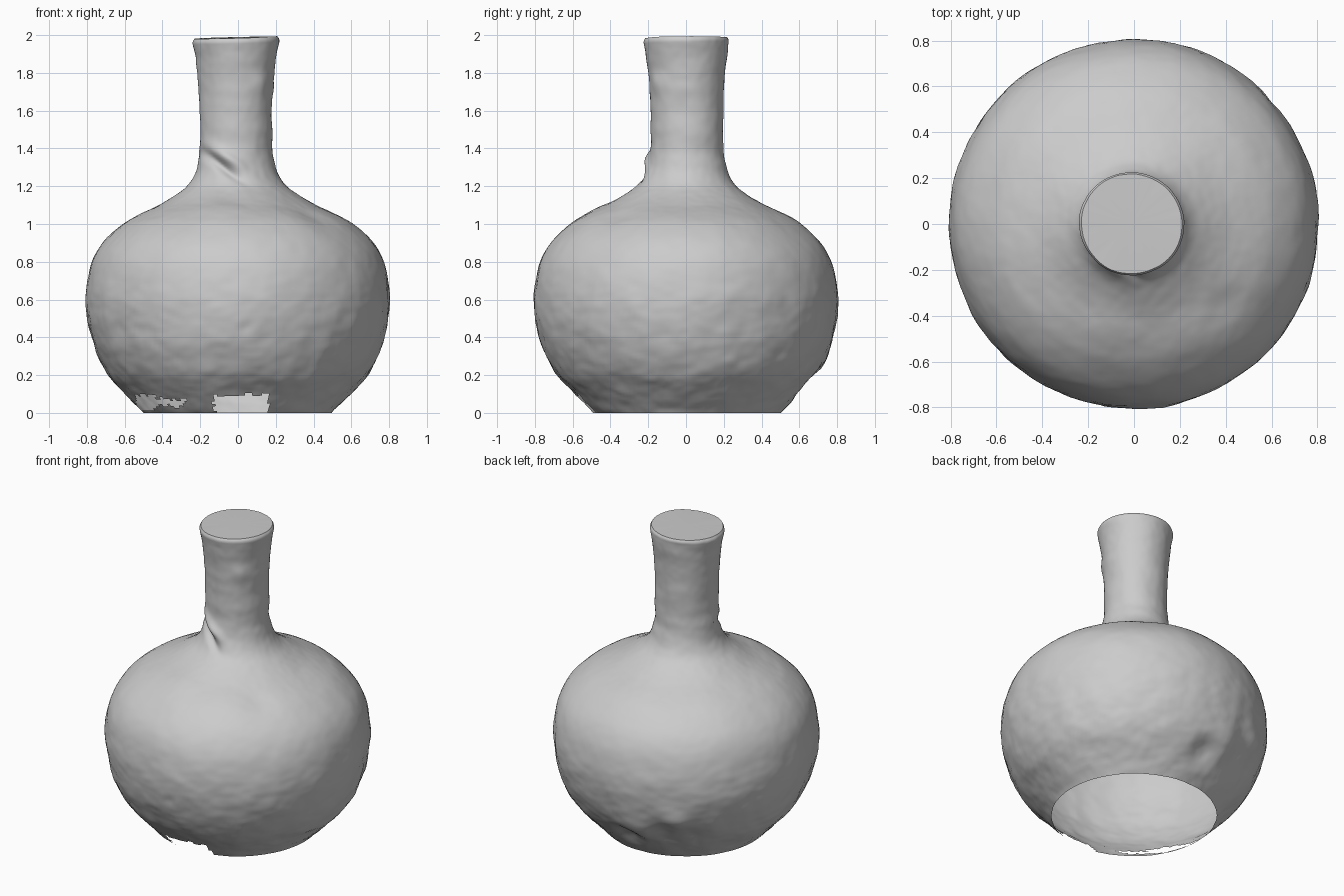
import bpy, bmesh, math
from mathutils import Vector, noise

if "Cube" in bpy.data.objects:
    bpy.data.objects.remove(bpy.data.objects["Cube"])

SEGS, SUB = 200, 8

# Outline of the bottle: radius, height
PROFILE = [(0.50, 0.0), (0.595, 0.1), (0.685, 0.2), (0.745, 0.31), (0.785, 0.43),
           (0.804, 0.55), (0.802, 0.66), (0.775, 0.79), (0.715, 0.90), (0.61, 1.0),
           (0.51, 1.058), (0.41, 1.105), (0.325, 1.155), (0.26, 1.205), (0.22, 1.27),
           (0.197, 1.36), (0.191, 1.48), (0.193, 1.62), (0.20, 1.76), (0.212, 1.87),
           (0.224, 1.945), (0.226, 1.97), (0.218, 1.987)]

# Local dents (negative) and lumps (positive): centre, radius, depth
DENTS = [((-0.02, 0.66, 0.16), 0.09, -0.035), ((-0.30, 0.62, 0.20), 0.10, -0.03),
         ((-0.12, 0.70, 0.28), 0.09, 0.022), ((-0.38, 0.66, 0.36), 0.08, 0.02),
         ((-0.45, 0.55, 0.22), 0.08, -0.02), ((0.05, -0.80, 0.45), 0.03, -0.012),
         ((-0.62, -0.48, 0.45), 0.07, -0.012), ((0.13, -0.15, 1.74), 0.05, 0.012),
         ((0.40, -0.36, 1.02), 0.09, -0.014), ((-0.1, -0.45, 1.06), 0.12, 0.012),
         ((0.17, -0.02, 1.60), 0.07, -0.01), ((-0.17, 0.05, 1.55), 0.08, -0.008)]


def spline(pts, t_steps):
    """Catmull-Rom through the outline points."""
    p = [Vector(q) for q in pts]
    p = [2 * p[0] - p[1]] + p + [2 * p[-1] - p[-2]]
    out = []
    for i in range(1, len(p) - 2):
        a, b, c, d = p[i - 1:i + 3]
        for k in range(t_steps):
            t = k / t_steps
            out.append(0.5 * (2 * b + (c - a) * t + (2 * a - 5 * b + 4 * c - d) * t * t
                              + (3 * b - a - 3 * c + d) * t ** 3))
    return out + [p[-2]]


def smooth(a, b, x):
    t = min(max((x - a) / (b - a), 0), 1)
    return t * t * (3 - 2 * t)


def relief(p):
    """Height of the hand-worked clay surface at a point."""
    low = 1 - smooth(0.35, 1.0, p.z)
    neck = smooth(1.2, 1.35, p.z)
    h = 0.006 * noise.noise(p * 3) + (0.002 + 0.004 * low) * noise.noise(p * 9)
    h += (0.0012 + 0.002 * low) * noise.noise(p * 24)
    h += 0.005 * neck * noise.noise(Vector((p.x * 4, p.y * 4, p.z * 13)))
    for c, r, d in DENTS:
        h += d * math.exp(-(p - Vector(c)).length_squared / (r * r))
    # Slanting torn fold at the front of the neck foot
    if p.y < 0:
        u = (p.x + 0.06) * 0.81 - (p.z - 1.325) * 0.59
        v = (p.x + 0.06) * 0.59 + (p.z - 1.325) * 0.81
        along = math.exp(-(u / 0.11) ** 2)
        h += along * (0.022 * math.exp(-((v - 0.03) / 0.03) ** 2)
                      - 0.03 * math.exp(-((v + 0.025) / 0.025) ** 2))
    return h


def in_hole(c):
    """Ragged breaks along the front of the foot."""
    j = 0.018 * noise.noise(c * 35)
    if c.y > 0:
        return False
    middle = -0.13 + j < c.x < 0.16 + j and c.z < 0.095 + j and c.z > -0.25 * (c.x + 0.06) + j
    chip = -0.54 < c.x < -0.44 + j and 0.015 < c.z < 0.095 + j
    slit = -0.46 < c.x < -0.28 + j and 0.035 + j < c.z < 0.07 + j
    return middle or chip or slit


def add_object(name, bm):
    me = bpy.data.meshes.new(name)
    for f in bm.faces:
        f.smooth = True
    bm.to_mesh(me)
    bm.free()
    ob = bpy.data.objects.new(name, me)
    bpy.context.collection.objects.link(ob)
    return ob


# Bottle body and neck: revolved outline with relief along its normal
line = spline(PROFILE, SUB)
bm = bmesh.new()
rings = []
for i, q in enumerate(line):
    tan = (line[min(i + 1, len(line) - 1)] - line[max(i - 1, 0)]).normalized()
    n = Vector((tan.y, -tan.x))
    top = smooth(1.0, 1.4, q.y)
    ring = []
    for s in range(SEGS):
        a = 2 * math.pi * s / SEGS
        ca, sa = math.cos(a), math.sin(a)
        p = Vector((q.x * ca, q.x * sa, q.y))
        p += Vector((n.x * ca, n.x * sa, n.y)) * relief(p)
        p.x -= 0.010 * top
        p.y += 0.004 * top
        if i == 0:
            p.z = 0
        p.z += smooth(1.8, 2.0, q.y) * (0.03 * p.x + 0.02 * p.y)
        p.z = max(p.z, 0)
        ring.append(bm.verts.new(p))
    rings.append(ring)
for lo, hi in zip(rings, rings[1:]):
    for s in range(SEGS):
        t = (s + 1) % SEGS
        bm.faces.new((lo[s], lo[t], hi[t], hi[s]))
rim = [v.co.copy() for v in rings[-1]]

# Broken openings in the foot
holes = [f for f in bm.faces if f.calc_center_median().z < 0.13 and in_hole(f.calc_center_median())]
bmesh.ops.delete(bm, geom=holes, context='FACES')
add_object("bottle_body", bm)

# Closed mouth: nearly flat lid across the rim
bm = bmesh.new()
centre = sum(rim, Vector()) / SEGS
mid = bm.verts.new(centre + Vector((0, 0, 0.003)))
edge = [bm.verts.new(p) for p in rim]
for s in range(SEGS):
    bm.faces.new((edge[s], edge[(s + 1) % SEGS], mid))
add_object("mouth_lid", bm)
